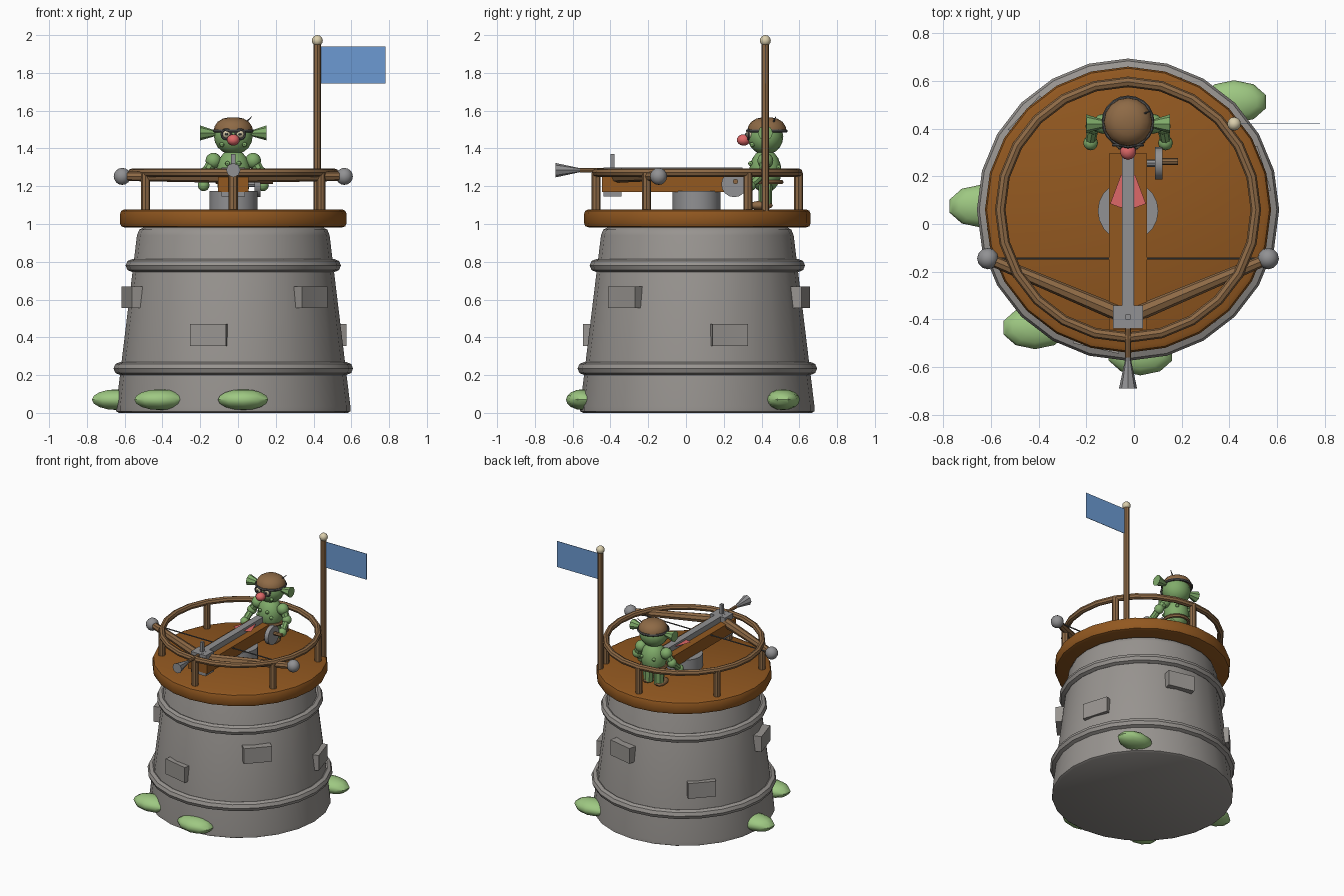
import bpy, bmesh, math
from mathutils import Vector, Matrix

if "Cube" in bpy.data.objects:
    bpy.data.objects.remove(bpy.data.objects["Cube"])

CX, CY = -0.025, 0.06          # tower axis
GX, GY = -0.025, 0.42          # gunner axis


def mat(name, r, g, b):
    m = bpy.data.materials.new(name)
    lin = [((c / 255 + 0.055) / 1.055) ** 2.4 for c in (r, g, b)]
    m.diffuse_color = (*lin, 1)
    m.use_nodes = True
    m.node_tree.nodes["Principled BSDF"].inputs["Base Color"].default_value = m.diffuse_color
    return m


STONE = mat("stone", 152, 148, 144)
METAL = mat("metal", 145, 145, 147)
WOOD = mat("deck_wood", 146, 88, 32)
RAIL = mat("rail_wood", 142, 106, 70)
BUSH = mat("leaf_green", 158, 200, 130)
SKIN = mat("skin_green", 128, 172, 106)
RED = mat("red", 222, 104, 104)
BLUE = mat("flag_blue", 108, 154, 210)
CREAM = mat("cream", 218, 206, 172)
DARK = mat("dark_grey", 84, 84, 84)


def add(name, bm, material):
    bmesh.ops.recalc_face_normals(bm, faces=bm.faces)
    me = bpy.data.meshes.new(name)
    bm.to_mesh(me)
    bm.free()
    me.materials.append(material)
    ob = bpy.data.objects.new(name, me)
    bpy.context.collection.objects.link(ob)
    return ob


def rod(name, a, b, r1, r2, material, seg=8):
    a, b = Vector(a), Vector(b)
    d = b - a
    m = Matrix.Translation((a + b) / 2) @ d.to_track_quat('Z', 'Y').to_matrix().to_4x4()
    bm = bmesh.new()
    bmesh.ops.create_cone(bm, cap_ends=True, segments=seg, radius1=r1, radius2=r2,
                          depth=d.length, matrix=m)
    return add(name, bm, material)


def ball(name, c, r, material, seg=12, rings=8):
    r = r if isinstance(r, tuple) else (r, r, r)
    bm = bmesh.new()
    bmesh.ops.create_uvsphere(bm, u_segments=seg, v_segments=rings, radius=1,
                              matrix=Matrix.Translation(c) @ Matrix.Diagonal((*r, 1)))
    return add(name, bm, material)


def box(name, c, size, material, angle=0.0):
    bm = bmesh.new()
    bmesh.ops.create_cube(bm, size=1, matrix=Matrix.Translation(c) @
                          Matrix.Rotation(angle, 4, 'Z') @ Matrix.Diagonal((*size, 1)))
    return add(name, bm, material)


def lathe(name, c, profile, material, seg=24, closed=False, rot=None):
    """Spin (radius, height) points around z; a closed profile gives a ring."""
    bm = bmesh.new()
    loops = [[bm.verts.new((r * math.cos(2 * math.pi * i / seg),
                            r * math.sin(2 * math.pi * i / seg), z)) for i in range(seg)]
             for r, z in profile]
    n = len(loops)
    for k in range(n if closed else n - 1):
        p, q = loops[k], loops[(k + 1) % n]
        for i in range(seg):
            j = (i + 1) % seg
            bm.faces.new((p[i], p[j], q[j], q[i]))
    if not closed:
        bm.faces.new(loops[0][::-1])
        bm.faces.new(loops[-1])
    bm.transform(Matrix.Translation(c) @ (rot or Matrix.Identity(4)))
    return add(name, bm, material)


def ring(name, c, R, r, material, seg=24, sides=8, rot=None):
    prof = [(R + r * math.cos(2 * math.pi * k / sides),
             r * math.sin(2 * math.pi * k / sides)) for k in range(sides)]
    return lathe(name, c, prof, material, seg, True, rot)


def polar(r, deg, z):
    a = math.radians(deg)
    return (CX + r * math.cos(a), CY + r * math.sin(a), z)


# stone tower, bands and raised bricks
lathe("tower", (CX, CY, 0), [(0.605, 0), (0.62, 0.008), (0.62, 0.035), (0.51, 0.94),
                             (0.498, 0.97), (0.47, 0.985)], STONE)
ring("lower_band", (CX, CY, 0.235), 0.6, 0.034, STONE)
ring("upper_band", (CX, CY, 0.78), 0.536, 0.034, STONE)
for k in range(6):
    ang = 17 + 60 * k
    z, r = (0.412, 0.56) if k % 2 == 0 else (0.612, 0.552)
    box("brick", polar(r, ang, z), (0.075, 0.195, 0.115), STONE, math.radians(ang))

# bushes at the foot
for x, y in ((-0.64, 0.075), (-0.415, -0.435), (0.027, -0.545), (0.42, 0.513)):
    ball("bush", (x, y, 0.07), (0.14, 0.09, 0.055), BUSH, 10, 8)

# deck and railing
lathe("deck", (CX, CY, 0), [(0.575, 0.982), (0.593, 0.988), (0.6, 1.005), (0.6, 1.052),
                            (0.593, 1.07), (0.575, 1.078)], WOOD)
ring("hand_rail", (CX, CY, 1.272), 0.536, 0.022, RAIL)
for k in range(6):
    ang = 30 + 60 * k
    rod("rail_post", polar(0.536, ang, 1.07), polar(0.536, ang, 1.27), 0.024, 0.024, RAIL)

# flag
rod("flag_pole", (0.42, 0.42, 1.07), (0.42, 0.42, 1.96), 0.02, 0.02, RAIL)
ball("pole_knob", (0.42, 0.42, 1.971), 0.029, CREAM)
box("flag", (0.608, 0.42, 1.842), (0.345, 0.003, 0.195), BLUE)

# giant crossbow: pivot, stock, channel, clamp
rod("pivot", (CX, 0.055, 1.07), (CX, 0.055, 1.175), 0.127, 0.127, METAL, 20)
box("stock", (CX, -0.075, 1.215), (0.16, 0.74, 0.09), WOOD)
box("bolt_channel", (CX, -0.06, 1.28), (0.05, 0.72, 0.04), METAL)
box("bow_clamp", (CX, -0.39, 1.222), (0.125, 0.095, 0.155), METAL)
box("sight", (CX, -0.39, 1.33), (0.022, 0.022, 0.08), METAL)
for s in (-1, 1):
    tip = (CX + s * 0.588, -0.145, 1.252)
    rod("bow_arm", (CX + s * 0.04, -0.375, 1.252), tip, 0.034, 0.024, RAIL)
    ball("bow_knob", tip, 0.045, METAL)
    # bolt feather
    bm = bmesh.new()
    pts = [(0.012, 0.205), (0.03, 0.205), (0.075, 0.085), (0.035, 0.07), (0.012, 0.07)]
    bm.faces.new([bm.verts.new((CX + s * x, y, 1.284)) for x, y in pts])
    add("bolt_feather", bm, RED)
rod("bow_string", (CX - 0.588, -0.145, 1.252), (CX + 0.588, -0.145, 1.252), 0.005, 0.005, DARK, 6)
rod("bolt_shaft", (CX, -0.56, 1.285), (CX, 0.2, 1.285), 0.012, 0.012, RAIL)
rod("bolt_head", (CX, -0.69, 1.285), (CX, -0.55, 1.285), 0.038, 0.008, METAL)

# winding crank
rod("crank_axle", (0.04, 0.255, 1.21), (0.1, 0.255, 1.21), 0.015, 0.015, METAL)
rod("crank_wheel", (0.088, 0.255, 1.21), (0.12, 0.255, 1.21), 0.068, 0.068, METAL, 16)
rod("crank_handle", (0.12, 0.262, 1.225), (0.185, 0.262, 1.225), 0.014, 0.014, RAIL)

# gunner: body and head
ball("torso", (GX, GY, 1.28), (0.09, 0.085, 0.115), SKIN, 16, 10)
ring("belt", (GX, GY, 1.222), 0.084, 0.013, RAIL, 16, 6)
ball("head", (GX, GY, 1.462), (0.102, 0.095, 0.095), SKIN, 16, 10)
lathe("cap", (GX, GY + 0.008, 1.495), [(0.102, 0), (0.1, 0.02), (0.083, 0.046), (0.055, 0.063),
                                       (0.02, 0.07)], RAIL, 16)
ring("goggle_strap", (GX, GY + 0.008, 1.493), 0.102, 0.009, DARK, 20, 6)
rod("cap_twig", (0.035, 0.46, 1.53), (0.072, 0.475, 1.568), 0.006, 0.002, DARK, 6)
ball("nose", (GX, 0.305, 1.445), (0.034, 0.036, 0.03), RED)

# gunner: mirrored parts
face = Matrix.Rotation(math.radians(90), 4, 'X')
for s in (-1, 1):
    def at(x, y, z):
        return (GX + s * x, GY + y, z)
    rod("ear", at(0.092, 0, 1.48), at(0.176, 0, 1.482), 0.014, 0.04, SKIN)
    ball("eye", at(0.036, -0.08, 1.475), 0.023, CREAM)
    ball("pupil", at(0.036, -0.1, 1.475), 0.008, DARK, 8, 6)
    ring("goggle_rim", at(0.036, -0.09, 1.475), 0.026, 0.006, DARK, 12, 6, face)
    ball("shoulder", at(0.105, 0, 1.335), 0.042, SKIN)
    rod("upper_arm", at(0.11, 0, 1.33), at(0.145, -0.01, 1.27), 0.03, 0.026, SKIN)
    ball("elbow", at(0.145, -0.01, 1.27), 0.034, SKIN)
    rod("forearm", at(0.145, -0.01, 1.27), at(0.157, -0.07, 1.215), 0.024, 0.022, SKIN)
    ball("hand", at(0.157, -0.08, 1.205), 0.031, SKIN)
    rod("leg", at(0.045, 0, 1.09), at(0.045, 0, 1.22), 0.034, 0.038, SKIN)
    ball("foot", at(0.05, -0.025, 1.098), (0.036, 0.065, 0.024), RAIL)
    for x, y, z in ((0.03, -0.078, 1.32), (0.055, -0.066, 1.28), (0.06, -0.07, 1.42),
                    (0.05, 0.07, 1.3)):
        ball("wart", at(x, y, z), 0.013, SKIN, 8, 6)

# smooth shading with sharp edges kept
bpy.ops.object.select_all(action='SELECT')
bpy.context.view_layer.objects.active = bpy.context.selected_objects[0]
bpy.ops.object.shade_smooth_by_angle(angle=math.radians(40))
